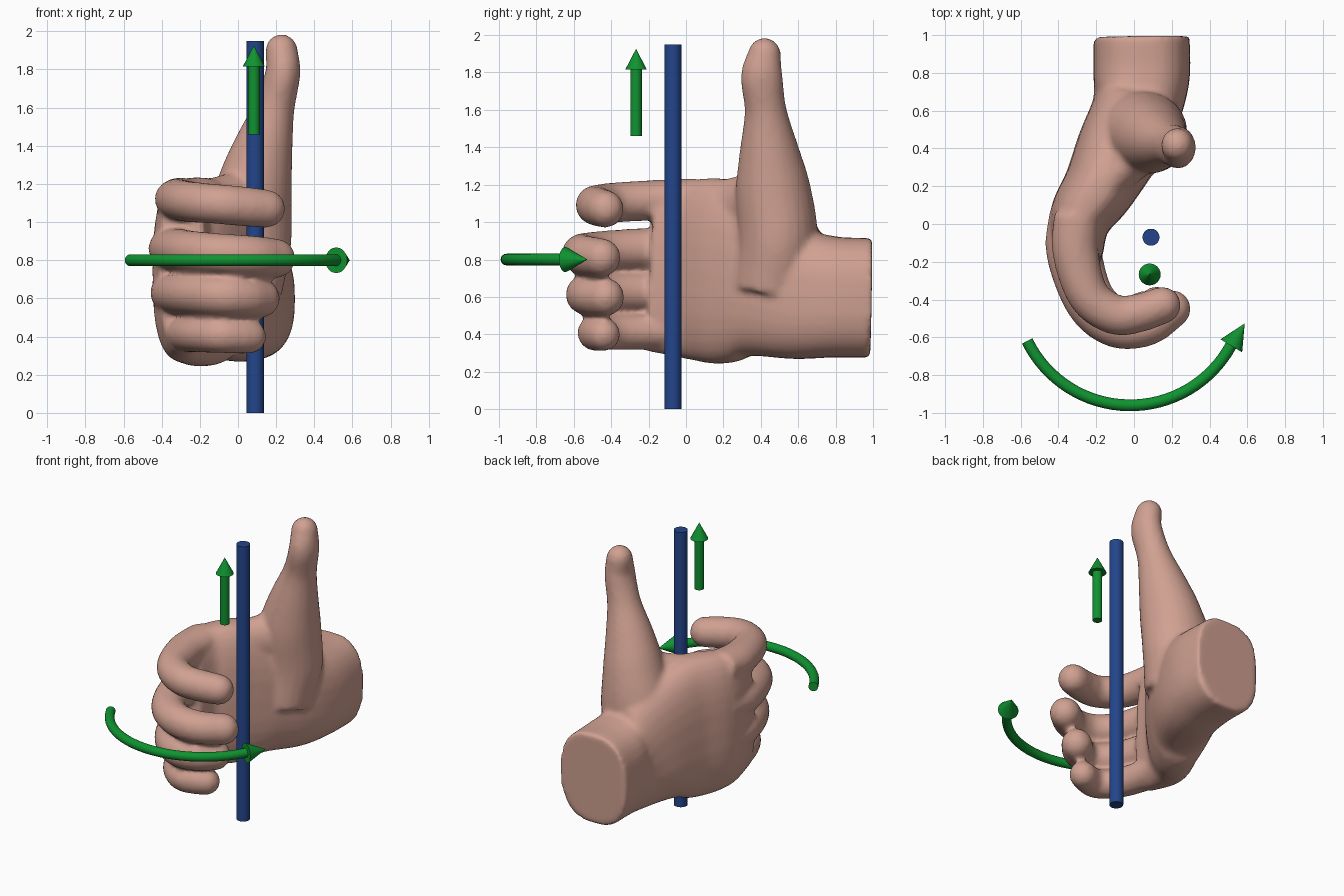
import bpy, bmesh, math
from mathutils import Vector

if "Cube" in bpy.data.objects:
    bpy.data.objects.remove(bpy.data.objects["Cube"])


def material(name, rgb):
    m = bpy.data.materials.new(name)
    m.diffuse_color = (*rgb, 1)
    m.use_nodes = True
    m.node_tree.nodes["Principled BSDF"].inputs["Base Color"].default_value = m.diffuse_color
    return m


SKIN = material("skin", (0.63, 0.355, 0.285))
BLUE = material("blue", (0.017, 0.06, 0.26))
GREEN = material("green", (0.005, 0.29, 0.03))


def resample(rows, n=5):
    """Catmull-Rom interpolation of (x, y, z, a, b) rows."""
    v = [Vector(r) for r in rows]
    v = [2 * v[0] - v[1]] + v + [2 * v[-1] - v[-2]]
    out = []
    for i in range(1, len(v) - 2):
        p0, p1, p2, p3 = v[i - 1:i + 3]
        for k in range(n):
            t = k / n
            out.append(0.5 * (2 * p1 + (p2 - p0) * t + (2 * p0 - 5 * p1 + 4 * p2 - p3) * t * t
                              + (3 * p1 - p0 - 3 * p2 + p3) * t ** 3))
    return out + [v[-2]]


def tube(bm, rows, up=(0, 0, 1), power=2.0, sides=24, smooth=True, round_end=False):
    """Loft super-ellipses: a = half width sideways, b = half width along up."""
    rows = resample(rows) if smooth else [Vector(r) for r in rows]
    pts = [Vector(r[:3]) for r in rows]
    last = len(pts) - 1
    frames = [(p, (pts[min(i + 1, last)] - pts[max(i - 1, 0)]).normalized(), r[3], r[4])
              for i, (p, r) in enumerate(zip(pts, rows))]
    if round_end:
        p, d, a, b = frames[-1]
        for ang in (20, 40, 60, 78):
            c, s = math.cos(math.radians(ang)), math.sin(math.radians(ang))
            frames.append((p + d * a * s, d, a * c, b * c))
    rings = []
    for p, d, a, b in frames:
        side = d.cross(Vector(up)).normalized()
        top = side.cross(d)
        ring = []
        for k in range(sides):
            t = 2 * math.pi * k / sides
            c, s = math.cos(t), math.sin(t)
            u = math.copysign(abs(c) ** (2 / power), c)
            w = math.copysign(abs(s) ** (2 / power), s)
            ring.append(bm.verts.new(p + side * a * u + top * b * w))
        rings.append(ring)
    for r0, r1 in zip(rings, rings[1:]):
        for k in range(sides):
            j = (k + 1) % sides
            bm.faces.new((r0[k], r0[j], r1[j], r1[k]))
    bm.faces.new(rings[0])
    bm.faces.new(rings[-1])


def finish(bm, name, mat):
    bmesh.ops.recalc_face_normals(bm, faces=bm.faces)
    me = bpy.data.meshes.new(name)
    bm.to_mesh(me)
    bm.free()
    me.materials.append(mat)
    ob = bpy.data.objects.new(name, me)
    bpy.context.collection.objects.link(ob)
    bpy.context.view_layer.objects.active = ob
    ob.select_set(True)
    bpy.ops.object.shade_smooth_by_angle(angle=math.radians(40))
    ob.select_set(False)
    return ob


# Hand: overlapping lofts fused into one skin
hand = bmesh.new()

# wrist and curved palm
tube(hand, [(0.04, 0.99, 0.595, 0.255, 0.32), (0.04, 0.78, 0.60, 0.255, 0.325),
            (0.01, 0.60, 0.62, 0.235, 0.36), (-0.08, 0.40, 0.70, 0.225, 0.45),
            (-0.18, 0.20, 0.735, 0.195, 0.495), (-0.285, 0.02, 0.75, 0.165, 0.48),
            (-0.29, -0.19, 0.76, 0.12, 0.45)], power=2.6, sides=32)

# thumb, widening into the ball of the palm
tube(hand, [(0.03, 0.45, 0.62, 0.20, 0.20), (0.04, 0.49, 0.90, 0.24, 0.215),
            (0.085, 0.465, 1.18, 0.20, 0.20), (0.13, 0.445, 1.38, 0.16, 0.16),
            (0.19, 0.425, 1.60, 0.108, 0.112), (0.235, 0.405, 1.78, 0.092, 0.112),
            (0.228, 0.42, 1.90, 0.085, 0.088)], up=(0, 1, 0), round_end=True)

# web between thumb and index finger
tube(hand, [(0.06, 0.42, 1.12, 0.13, 0.16), (-0.10, 0.26, 1.08, 0.11, 0.16),
            (-0.25, 0.08, 1.08, 0.10, 0.13)])

# curled fingers: path in plan, start and end height, radius
FINGERS = [
    ([(-.30, .05), (-.31, -.15), (-.24, -.38), (-.10, -.48), (.03, -.47), (.15, -.43)], 1.13, 1.07, .100),
    ([(-.32, .05), (-.34, -.15), (-.25, -.42), (-.10, -.545), (.07, -.54), (.20, -.45)], .87, .81, .103),
    ([(-.32, .05), (-.33, -.15), (-.24, -.40), (-.10, -.53), (.03, -.51), (.12, -.43)], .635, .60, .102),
    ([(-.29, .05), (-.28, -.15), (-.21, -.37), (-.10, -.48), (-.01, -.47), (.06, -.44)], .42, .40, .090),
]
for path, z0, z1, r in FINGERS:
    thick = (1.25, 1.22, 1.1, 1.06, 1.02, 0.98)
    tall = (1.05, 1.08, 1.06, 1.04, 1.04, 1.0)
    tube(hand, [(x, y, z0 + (z1 - z0) * i / 5, r * thick[i], r * tall[i])
                for i, (x, y) in enumerate(path)], round_end=True)

hand_ob = finish(hand, "hand", SKIN)
rm = hand_ob.modifiers.new("fuse", 'REMESH')
rm.mode = 'VOXEL'
rm.voxel_size = 0.018
rm.use_smooth_shade = True
sm = hand_ob.modifiers.new("soften", 'SMOOTH')
sm.factor = 0.5
sm.iterations = 5

# Straight rod
bm = bmesh.new()
tube(bm, [(0.09, -0.07, 0, .045, .045), (0.09, -0.07, 1.95, .045, .045)],
     up=(0, 1, 0), smooth=False)
finish(bm, "rod", BLUE)

# Upward arrow
bm = bmesh.new()
X, Y = 0.083, -0.267
tube(bm, [(X, Y, z, r, r) for z, r in ((1.46, .031), (1.82, .031))], (0, 1, 0), smooth=False)
tube(bm, [(X, Y, z, r, r) for z, r in ((1.815, .058), (1.925, .001))], (0, 1, 0), smooth=False)
finish(bm, "up_arrow", GREEN)

# Curved arrow sweeping around the fingers
bm = bmesh.new()
arc = []
for i in range(33):
    t = math.radians(206 + (332 - 206) * i / 32)
    arc.append((-0.02 + 0.607 * math.cos(t), -0.353 + 0.607 * math.sin(t), 0.8, .031, .031))
tube(bm, arc, smooth=False)
tube(bm, [(0.515, -0.645, 0.8, .067, .067), (0.585, -0.528, 0.8, .001, .001)], smooth=False)
finish(bm, "curved_arrow", GREEN)
